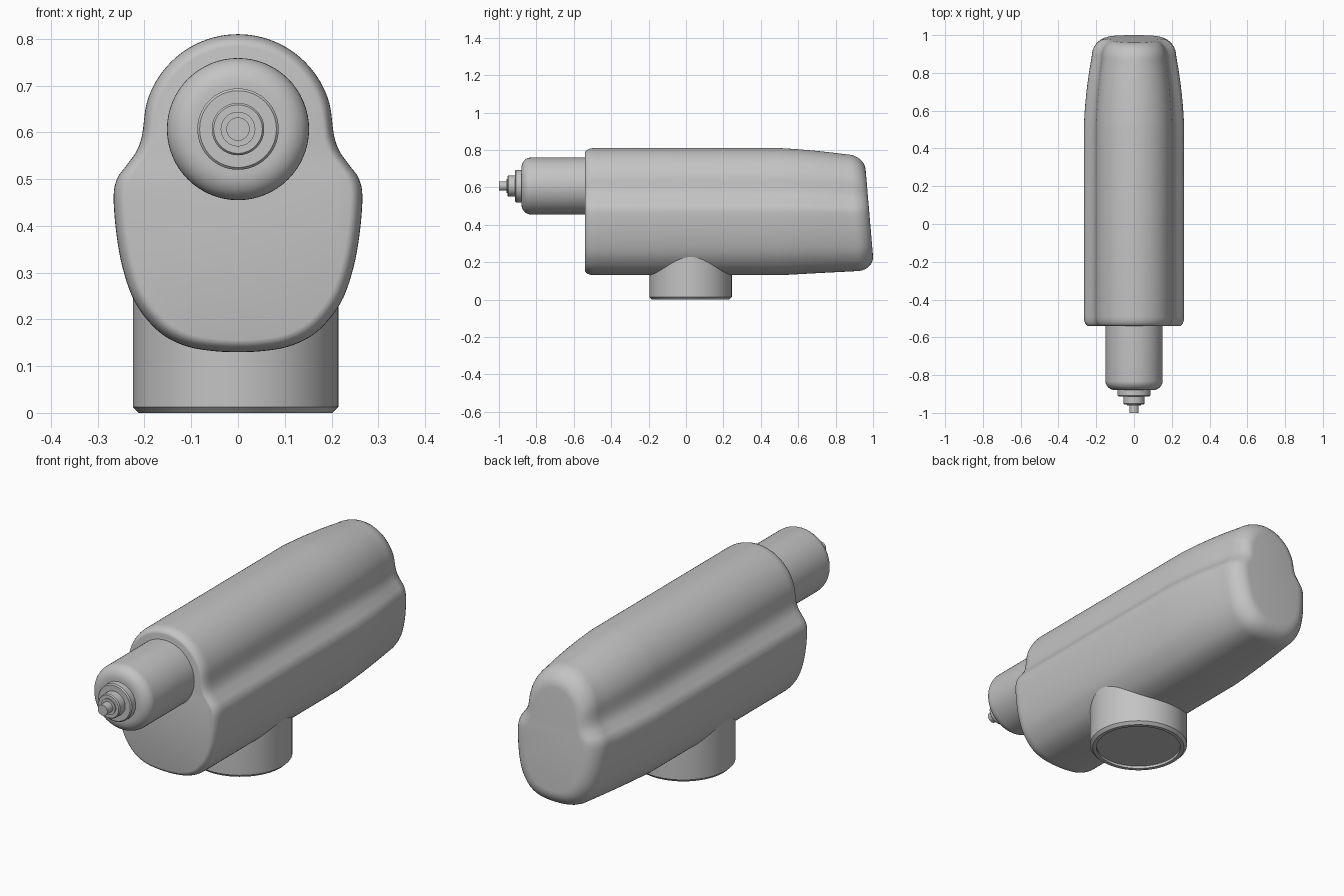
import bpy, bmesh, math
from mathutils import Vector, Matrix

if "Cube" in bpy.data.objects:
    bpy.data.objects.remove(bpy.data.objects["Cube"])

grey = bpy.data.materials.new("plain grey")
grey.diffuse_color = (0.55, 0.55, 0.55, 1)
grey.use_nodes = True
grey.node_tree.nodes["Principled BSDF"].inputs["Base Color"].default_value = grey.diffuse_color


def finish(name, bm, angle=35):
    bmesh.ops.recalc_face_normals(bm, faces=bm.faces[:])
    me = bpy.data.meshes.new(name)
    bm.to_mesh(me)
    bm.free()
    me.materials.append(grey)
    ob = bpy.data.objects.new(name, me)
    bpy.context.collection.objects.link(ob)
    bpy.ops.object.select_all(action='DESELECT')
    ob.select_set(True)
    bpy.context.view_layer.objects.active = ob
    bpy.ops.object.shade_smooth_by_angle(angle=math.radians(angle))
    return ob


def loft(bm, rings):
    """Skin closed rings of points and cap both ends."""
    vs = [[bm.verts.new(p) for p in r] for r in rings]
    n = len(vs[0])
    for a, b in zip(vs, vs[1:]):
        for i in range(n):
            bm.faces.new((a[i], a[(i + 1) % n], b[(i + 1) % n], b[i]))
    bm.faces.new(vs[0])
    bm.faces.new(vs[-1])


def turned(name, profile, matrix, sides=64):
    """Lathe a (radius, height) profile about z, then place it."""
    bm = bmesh.new()
    loft(bm, [[matrix @ Vector((r * math.cos(2 * math.pi * i / sides),
                                r * math.sin(2 * math.pi * i / sides), h))
               for i in range(sides)] for r, h in profile])
    return finish(name, bm)


def smooth_closed(pts, steps=4):
    """Closed Catmull-Rom curve through the points."""
    out, n = [], len(pts)
    for i in range(n):
        a, b, c, d = (pts[(i + k) % n] for k in (-1, 0, 1, 2))
        for s in range(steps):
            t = s / steps
            out.append(0.5 * (2 * b + (c - a) * t + (2 * a - 5 * b + 4 * c - d) * t * t
                              + (3 * b - a - 3 * c + d) * t ** 3))
    return out


# Housing cross-section: round top, pinched neck, wide belly
half = [Vector((0.203 * math.sin(math.radians(a)), 0.607 + 0.203 * math.cos(math.radians(a))))
        for a in range(15, 90, 15)]
half += [Vector(p) for p in ((0.205, 0.595), (0.217, 0.56), (0.238, 0.53), (0.258, 0.502),
                             (0.266, 0.465), (0.261, 0.39), (0.248, 0.315), (0.226, 0.248),
                             (0.195, 0.2), (0.155, 0.163), (0.105, 0.141), (0.05, 0.132))]
section = [Vector((0, 0.81))] + half + [Vector((0, 0.13))]
section += [Vector((-p.x, p.y)) for p in reversed(half)]
section = smooth_closed(section)


def station(y, hw, zb, zt, shear=0.0):
    ring = []
    for p in section:
        z = zb + (p.y - 0.13) / 0.68 * (zt - zb)
        ring.append((p.x * hw / 0.266, y - 0.085 * shear * (z - 0.465), z))
    return ring


rings = []
# rounded front rim
for k in range(7):
    a = math.radians(15 * k)
    d = 0.026 * (1 - math.sin(a))
    rings.append(station(-0.54 + 0.05 * (1 - math.cos(a)), 0.266 - d, 0.13 + d, 0.81 - d))
# straight length, then gentle taper
for k in range(9):
    t = k / 8
    rings.append(station(0.5 + 0.385 * t, 0.266 - 0.012 * t - 0.03 * t * t,
                         0.13 + 0.022 * t, 0.81 - 0.022 * t - 0.012 * t * t, t * t))
# rounded, slanted rear end
for k in range(1, 10):
    a = math.radians(10 * k)
    d = 0.08 * (1 - math.cos(a))
    rings.append(station(0.885 + 0.095 * math.sin(a), 0.224 - d, 0.152 + d, 0.776 - d, 1))
bm = bmesh.new()
loft(bm, rings)
finish("housing", bm, 40)

# Round foot with chamfered rim and shallow recess underneath
turned("foot", [(0.19, 0.012), (0.19, 0.0), (0.207, 0.0), (0.22, 0.013), (0.22, 0.3)],
       Matrix.Translation((-0.005, 0.025, 0)))

# Nose parts are turned about an axis pointing forward (-y)
axis = Matrix.Translation((0, 0, 0.607)) @ Matrix.Rotation(math.radians(90), 4, 'X')
curve = [(0.097 + 0.055 * math.cos(math.radians(a)), 0.83 + 0.05 * math.sin(math.radians(a)))
         for a in range(0, 91, 10)]
turned("barrel", [(0.152, 0.5)] + curve, axis)
turned("collar", [(0.087, 0.86), (0.087, 0.908), (0.082, 0.913)], axis)
turned("neck_ring", [(0.056, 0.9), (0.056, 0.95), (0.052, 0.955)], axis, 48)
turned("inner_ring", [(0.037, 0.94), (0.037, 0.96)], axis, 48)
turned("tip", [(0.025, 0.94), (0.025, 1.0)], axis, 32)
